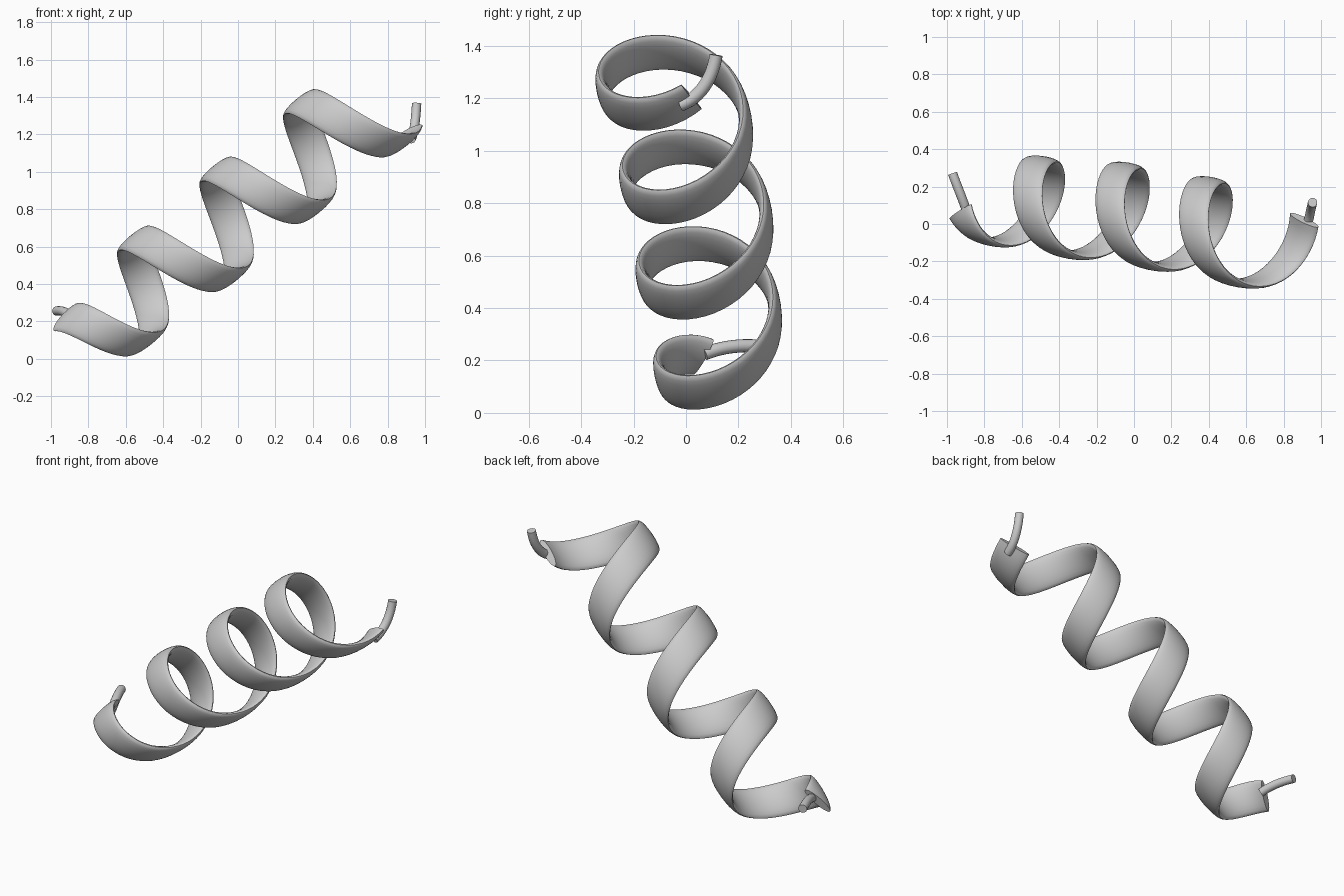
import bpy, bmesh, math
from mathutils import Vector

if "Cube" in bpy.data.objects:
    bpy.data.objects.remove(bpy.data.objects["Cube"])

AXIS = Vector((0.767, -0.12, 0.629)).normalized()
UP = Vector((-0.634, 0, 0.773))
UP = (UP - AXIS * UP.dot(AXIS)).normalized()
BACK = AXIS.cross(UP)
if BACK.y < 0:
    BACK = -BACK
T0, T1 = -0.955, 2.575          # turns; 0, 1, 2 are the upper crests
RADII = [(-0.955, .155), (-.75, .205), (-.5, .227), (-.25, .243), (0, .245),
         (.5, .252), (1, .252), (1.5, .252), (2, .247), (2.3, .252), (2.575, .28)]


def radius(t):
    """Smoothly interpolated coil radius."""
    pts = RADII
    i = max(0, min(len(pts) - 2, sum(p[0] <= t for p in pts) - 1))
    def slope(k):
        a, b = pts[max(k - 1, 0)], pts[min(k + 1, len(pts) - 1)]
        return (b[1] - a[1]) / (b[0] - a[0])
    (ta, ra), (tb, rb) = pts[i], pts[i + 1]
    h, s = tb - ta, (t - ta) / (tb - ta)
    return ((2*s**3 - 3*s*s + 1) * ra + (s**3 - 2*s*s + s) * h * slope(i)
            + (3*s*s - 2*s**3) * rb + (s**3 - s*s) * h * slope(i + 1))


def coil(t):
    """Point on the coil and its outward direction (top, front, bottom, back)."""
    u = t - 1
    centre = Vector((.04 + .4445 * u, .04 - .067 * u - .016 * u * u, .815 + .3645 * u))
    out = UP * math.cos(math.tau * t) - BACK * math.sin(math.tau * t)
    return centre + out * radius(t), out


def sweep(name, rings):
    """Skin a list of closed rings and cap both ends."""
    bm = bmesh.new()
    loops = [[bm.verts.new(p) for p in ring] for ring in rings]
    n = len(loops[0])
    for a, b in zip(loops, loops[1:]):
        for i in range(n):
            bm.faces.new((a[i], a[(i + 1) % n], b[(i + 1) % n], b[i]))
    bm.faces.new(loops[0])
    bm.faces.new(loops[-1])
    bmesh.ops.recalc_face_normals(bm, faces=bm.faces[:])
    mesh = bpy.data.meshes.new(name)
    bm.to_mesh(mesh)
    bm.free()
    ob = bpy.data.objects.new(name, mesh)
    bpy.context.collection.objects.link(ob)
    bpy.context.view_layer.objects.active = ob
    ob.select_set(True)
    bpy.ops.object.shade_smooth_by_angle(angle=math.radians(40))
    ob.select_set(False)


def section(p, u, v, ru, rv, n):
    return [p + u * ru * math.cos(math.tau * k / n) + v * rv * math.sin(math.tau * k / n)
            for k in range(n)]


# flat coiled ribbon with a lens-like section
rings = []
STEPS = 170
for i in range(STEPS + 1):
    t = T0 + (T1 - T0) * i / STEPS
    p, out = coil(t)
    tan = (coil(t + .002)[0] - coil(t - .002)[0]).normalized()
    out = (out - tan * out.dot(tan)).normalized()
    rings.append(section(p, tan.cross(out), out, .095, .024, 20))
sweep("coiled_ribbon", rings)


# short round stems curving out of both ends
def stem(name, pts):
    a, b, c, d = map(Vector, pts)
    rings = []
    for i in range(13):
        s = i / 12
        p = a*(1-s)**3 + b*3*s*(1-s)**2 + c*3*s*s*(1-s) + d*s**3
        tan = ((b-a)*(1-s)**2 + (c-b)*2*s*(1-s) + (d-c)*s*s).normalized()
        u = tan.cross(Vector((1, 0, 0))).normalized()
        rings.append(section(p, u, tan.cross(u), .025, .025, 16))
    sweep(name, rings)


stem("lower_stem", [(-.895, .07, .225), (-.915, .13, .25), (-.945, .20, .26), (-.97, .27, .255)])
stem("upper_stem", [(.925, -.02, 1.175), (.94, .05, 1.20), (.95, .10, 1.27), (.955, .115, 1.365)])
